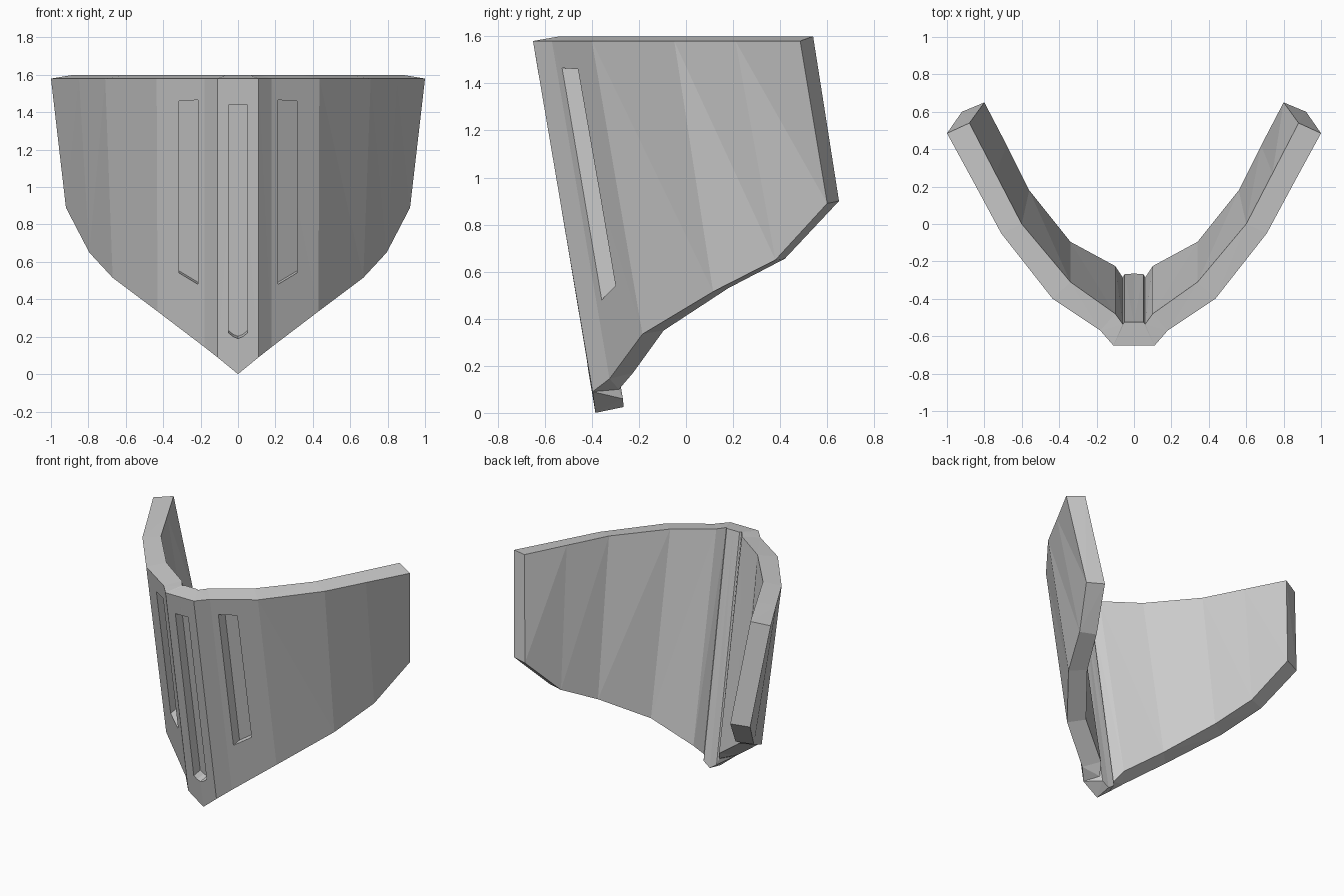
import bpy, bmesh

if "Cube" in bpy.data.objects:
    bpy.data.objects.remove(bpy.data.objects["Cube"])

# Material
grey = bpy.data.materials.new("plain grey")
grey.use_nodes = True
colour = (0.6, 0.6, 0.6, 1)
grey.diffuse_color = colour
grey.node_tree.nodes["Principled BSDF"].inputs["Base Color"].default_value = colour

TOP_OUT, TOP_IN, LEAN, SLOT_DEPTH = 1.58, 1.60, 0.17, 0.07

# Columns from the middle outwards: (x, y) at the top, (x, y, z) at the bottom
OUTER = [
    ((0, -.65), (0, -.385, 0)),
    ((.11, -.65), (.11, -.397, .09)),
    ((.11, -.65), (.11, -.397, .09)),
    ((.18, -.57), (.18, -.325, .145)),
    ((.435, -.40), (.43, -.185, .335)),
    ((.71, -.05), (.67, .115, .515)),
    ((.85, .21), (.795, .38, .65)),
    ((1, .485), (.92, .60, .89)),
]
INNER = [
    ((0, -.525), (0, -.265, .025)),
    ((.05, -.525), (.05, -.268, .06)),
    ((.06, -.535), (.06, -.285, .10)),
    ((.10, -.48), (.10, -.225, .17)),
    ((.34, -.31), (.34, -.095, .35)),
    ((.60, 0), (.56, .18, .53)),
    ((.74, .27), (.68, .42, .655)),
    ((.88, .54), (.80, .65, .90)),
]


def make_object(name, bm):
    bmesh.ops.recalc_face_normals(bm, faces=bm.faces)
    mesh = bpy.data.meshes.new(name)
    bm.to_mesh(mesh)
    bm.free()
    mesh.materials.append(grey)
    obj = bpy.data.objects.new(name, mesh)
    bpy.context.collection.objects.link(obj)
    return obj


def bridge(bm, rings, caps=True):
    """Join a row of equal closed rings, closing both ends."""
    for a, b in zip(rings, rings[1:]):
        n = len(a)
        for i in range(n):
            quad = (a[i], a[(i + 1) % n], b[(i + 1) % n], b[i])
            bm.faces.new(quad)
    bm.faces.new(rings[0])
    bm.faces.new(rings[-1])


# Angled shield with a centre rib, one four-cornered section per column
bm = bmesh.new()
columns = [(-1, o, i) for o, i in zip(OUTER[:0:-1], INNER[:0:-1])]
columns += [(1, o, i) for o, i in zip(OUTER, INNER)]
rings = []
for side, (ot, ob), (it, ib) in columns:
    corners = [(*ot, TOP_OUT), ob, ib, (*it, TOP_IN)]
    rings.append([bm.verts.new((side * x, y, z)) for x, y, z in corners])
bridge(bm, rings)
bmesh.ops.remove_doubles(bm, verts=bm.verts, dist=0.001)
bmesh.ops.triangulate(bm, faces=[f for f in bm.faces if len(f.verts) > 3])
shield = make_object("angled_shield", bm)


def cut_slot(outline, surface_y):
    """Sink a slot with the given x-z outline square to the leaning front."""
    bm = bmesh.new()
    rings = [[bm.verts.new((x, surface_y(x, z) + d, z + LEAN * d)) for x, z in outline]
             for d in (-0.1, SLOT_DEPTH)]
    bridge(bm, rings)
    cutter = make_object("slot_cutter", bm)
    cutter.hide_render = True
    mod = shield.modifiers.new("slot", 'BOOLEAN')
    mod.operation = 'DIFFERENCE'
    mod.solver = 'EXACT'
    mod.object = cutter
    with bpy.context.temp_override(object=shield, active_object=shield):
        bpy.ops.object.modifier_apply(modifier=mod.name)
    bpy.data.objects.remove(cutter)


def rib_y(x, z):
    return -.65 + LEAN * (TOP_OUT - z)


def panel_y(x, z):
    return -.57 + .667 * (abs(x) - .18) + LEAN * (TOP_OUT - z)


# Slots: one in the rib, one in each wing
cut_slot([(-.05, 1.44), (.05, 1.44), (.05, .22), (.025, .2), (0, .19),
          (-.025, .2), (-.05, .22)], rib_y)
for side in (-1, 1):
    cut_slot([(side * x, z) for x, z in
              [(.215, 1.465), (.315, 1.46), (.315, .54), (.215, .48)]], panel_y)
